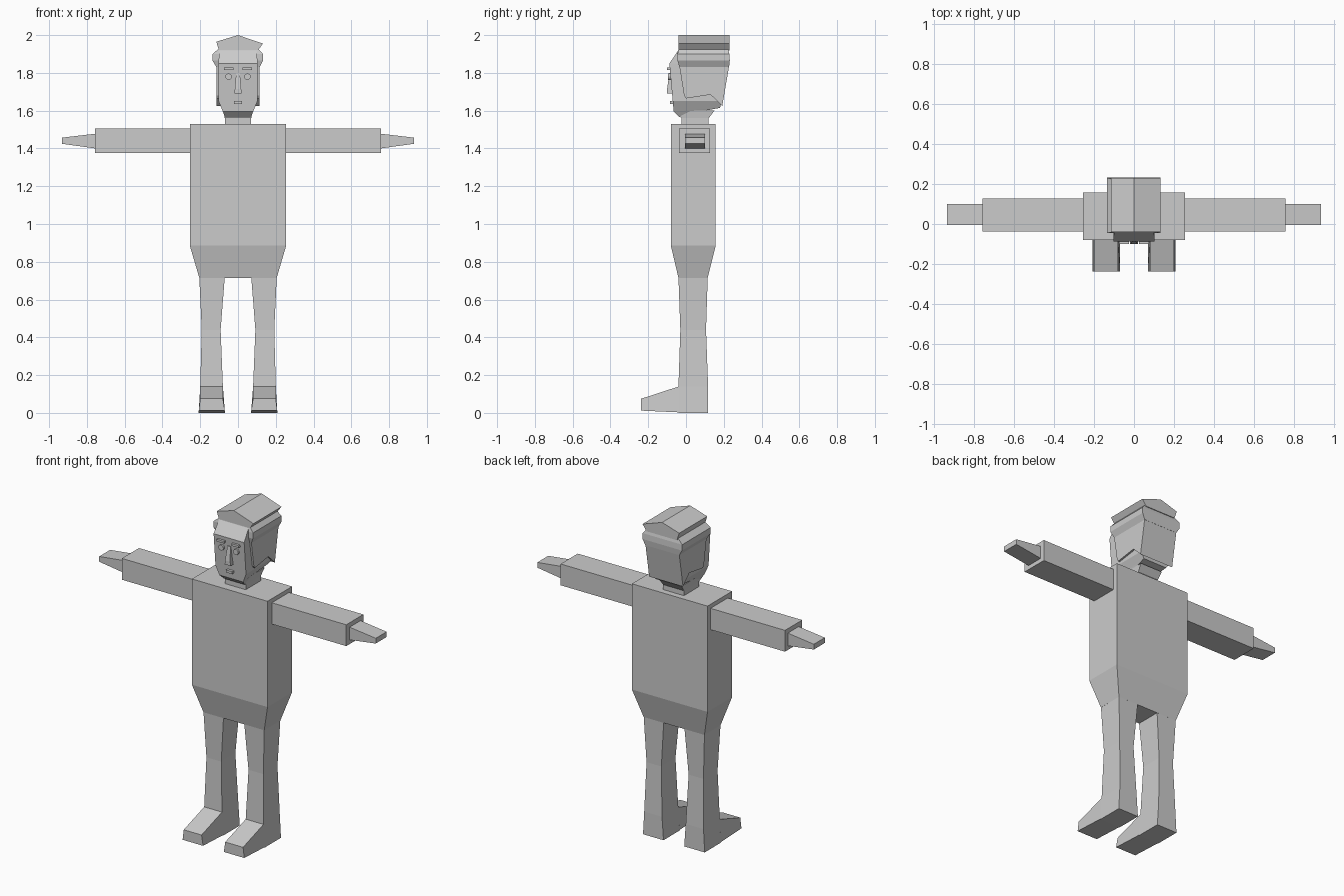
import bpy
import bmesh
from math import pi
from mathutils import Matrix, Vector

cube = bpy.data.objects.get("Cube")
if cube:
    bpy.data.objects.remove(cube, do_unlink=True)

grey = bpy.data.materials.new("plain_grey")
grey.use_nodes = True
COLOUR = (0.6, 0.6, 0.6, 1)
grey.diffuse_color = COLOUR
grey.node_tree.nodes["Principled BSDF"].inputs["Base Color"].default_value = COLOUR


def finish(name, bm):
    bmesh.ops.recalc_face_normals(bm, faces=bm.faces)
    mesh = bpy.data.meshes.new(name)
    bm.to_mesh(mesh)
    bm.free()
    mesh.materials.append(grey)
    obj = bpy.data.objects.new(name, mesh)
    bpy.context.collection.objects.link(obj)
    return obj


def loft(name, rings):
    """Skin a stack of rings of points and cap both ends."""
    bm = bmesh.new()
    loops = [[bm.verts.new(p) for p in ring] for ring in rings]
    for a, b in zip(loops, loops[1:]):
        for i in range(len(a)):
            j = (i + 1) % len(a)
            bm.faces.new((a[i], a[j], b[j], b[i]))
    bm.faces.new(loops[0])
    bm.faces.new(loops[-1])
    return finish(name, bm)


def level(z, x0, x1, y0, y1, z_back=None):
    zb = z if z_back is None else z_back
    return [(x0, y0, z), (x1, y0, z), (x1, y1, zb), (x0, y1, zb)]


def stack(name, levels):
    """Loft of rectangles centred on x, as (z, half width, front, back)."""
    return loft(name, [level(z, -w, w, y0, y1) for z, w, y0, y1 in levels])


def block(name, x0, x1, y0, y1, z0, z1):
    return loft(name, [level(z0, x0, x1, y0, y1), level(z1, x0, x1, y0, y1)])


def section(x, y0, y1, z0, z1):
    return [(x, y0, z0), (x, y1, z0), (x, y1, z1), (x, y0, z1)]


# Torso tapering to the hips
stack("torso", [(0.715, 0.205, -0.04, 0.115), (0.885, 0.255, -0.08, 0.157),
                (1.53, 0.255, -0.08, 0.157)])

for side, s in (("left", 1), ("right", -1)):
    # Arms and tapered hands
    loft(side + "_arm", [section(s * x, -0.038, 0.127, 1.375, 1.505)
                         for x in (0.25, 0.757)])
    loft(side + "_hand", [section(s * 0.755, -0.005, 0.1, 1.4, 1.478),
                          section(s * 0.933, -0.005, 0.1, 1.425, 1.457)])
    # Legs, slimmer at the knee
    loft(side + "_leg", [level(z, s * x0, s * x1, y0, y1) for z, x0, x1, y0, y1 in (
        (0, 0.07, 0.208, -0.04, 0.117), (0.14, 0.08, 0.2, -0.04, 0.117),
        (0.44, 0.092, 0.192, -0.03, 0.106), (0.72, 0.07, 0.205, -0.04, 0.115))])
    # Wedge foot
    loft(side + "_foot", [
        [(s * 0.07, y, z0), (s * 0.208, y, z0), (s * 0.2, y, z1), (s * 0.08, y, z1)]
        for y, z0, z1 in ((-0.038, 0.003, 0.14), (-0.237, 0.012, 0.075))])

# Neck, flaring under the jaw
stack("neck", [(1.53, 0.07, -0.025, 0.12), (1.56, 0.07, -0.025, 0.12),
               (1.6, 0.075, -0.05, 0.15)])

# Face and skull
loft("head", [level(1.565, -0.07, 0.07, -0.035, 0.1, 1.6),
              level(1.595, -0.08, 0.08, -0.065, 0.18, 1.615),
              level(1.65, -0.103, 0.103, -0.07, 0.19),
              level(1.85, -0.103, 0.103, -0.088, 0.222),
              level(1.92, -0.1, 0.1, -0.04, 0.22)])

# Hair wrapping the sides and back
outline = [(-0.035, 1.835), (0.228, 1.835), (0.192, 1.625),
           (0.13, 1.685), (0, 1.665), (-0.01, 1.68)]
loft("side_hair", [[(x, y, z) for y, z in outline] for x in (-0.114, 0.114)])
loft("upper_hair", [level(1.83, -0.114, 0.114, -0.035, 0.228),
                    level(1.865, -0.135, 0.132, -0.045, 0.232),
                    level(1.9, -0.135, 0.132, -0.045, 0.23),
                    level(1.93, -0.1, 0.105, -0.038, 0.222)])

# Peaked top of the hair
peak = [(-0.1, 1.918), (0.105, 1.918), (0.132, 1.955), (0, 2), (-0.115, 1.965)]
loft("hair_top", [[(x, y, z) for x, z in peak] for y in (-0.04, 0.23)])

# Facial features
for side, s in (("left", 1), ("right", -1)):
    block(side + "_eyebrow", s * 0.025, s * 0.075, -0.1, -0.08, 1.815, 1.828)
    bm = bmesh.new()
    place = Matrix.Translation(Vector((s * 0.05, -0.085, 1.78))) @ Matrix.Rotation(pi / 2, 4, "X")
    bmesh.ops.create_cone(bm, cap_ends=True, segments=12, radius1=0.017,
                          radius2=0.017, depth=0.018, matrix=place)
    finish(side + "_eye", bm)
loft("nose", [level(1.69, -0.02, 0.02, -0.1, -0.06),
              level(1.715, -0.017, 0.017, -0.1, -0.06),
              level(1.8, -0.01, 0.01, -0.088, -0.06)])
block("mouth", -0.021, 0.021, -0.086, -0.06, 1.635, 1.65)
